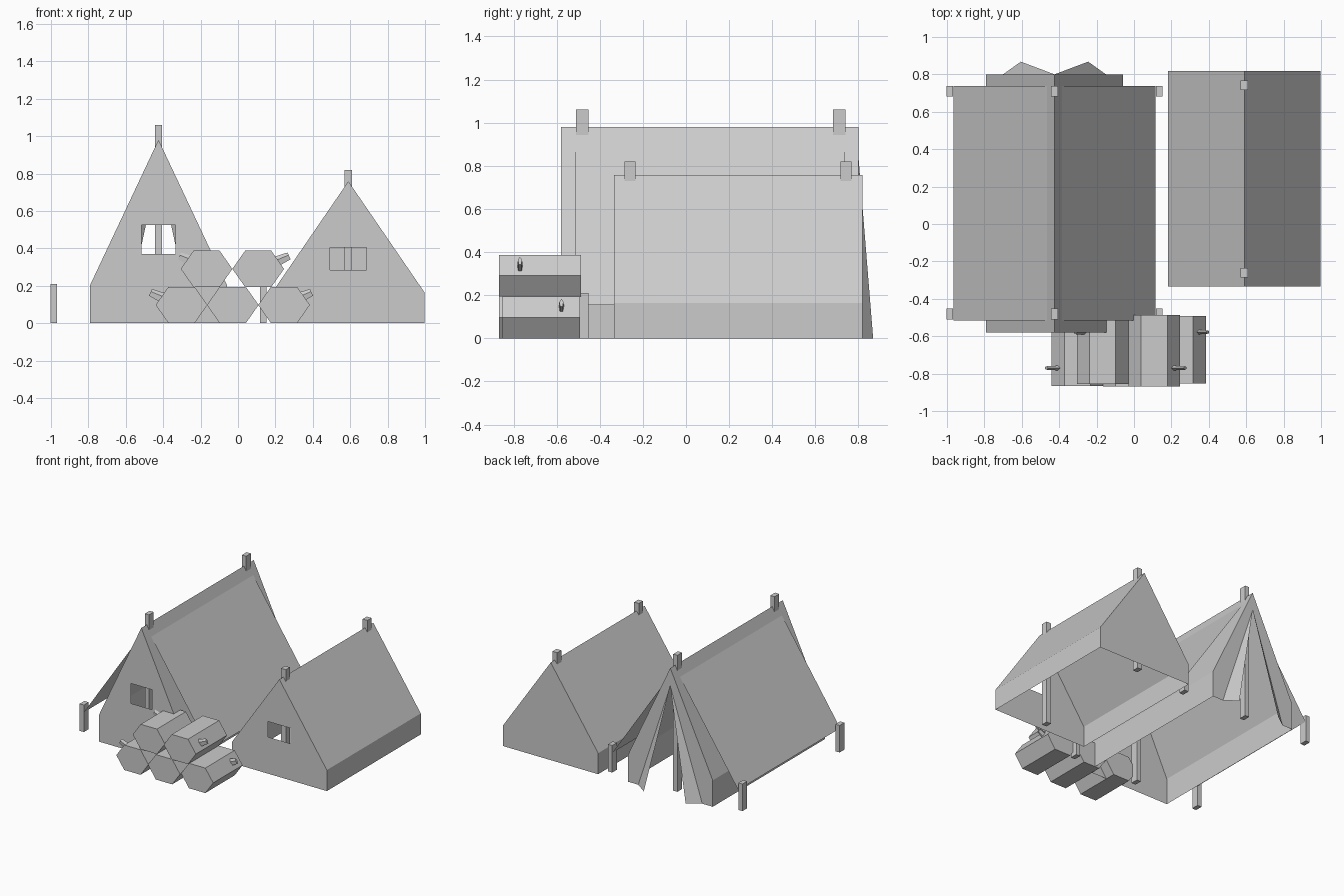
import bpy, bmesh, math
from mathutils import Vector, Matrix

if "Cube" in bpy.data.objects:
    bpy.data.objects.remove(bpy.data.objects["Cube"])


def mesh_object(name, faces):
    """Make a flat-faced object from a list of polygons."""
    bm = bmesh.new()
    for f in faces:
        bm.faces.new([bm.verts.new(p) for p in f])
    bmesh.ops.remove_doubles(bm, verts=bm.verts, dist=0.0005)
    bmesh.ops.recalc_face_normals(bm, faces=bm.faces)
    me = bpy.data.meshes.new(name)
    bm.to_mesh(me)
    bm.free()
    ob = bpy.data.objects.new(name, me)
    bpy.context.collection.objects.link(ob)
    return ob


def post(name, x, y, top, wx, wy):
    bpy.ops.mesh.primitive_cube_add(size=1, location=(x, y, top / 2))
    ob = bpy.context.object
    ob.name = name
    ob.scale = (wx, wy, top)


def tent(name, cx, w, wall, ridge, y0, y1, win, door=None):
    """Open-bottomed canvas: front window, plain or open back."""
    hw, zb, zt = win
    faces = []
    for s in (-1, 1):
        def at(y, pts):
            return [(cx + s * a, y, z) for a, z in pts]
        faces.append(at(y0, [(0, 0), (w, 0), (w, wall), (0, ridge),
                             (0, zt), (hw, zt), (hw, zb), (0, zb)]))
        inner = [(door[0], 0)] if door else [(0, 0)]
        tip = [(0, door[1])] if door else []
        faces.append(at(y1, inner + [(w, 0), (w, wall), (0, ridge)] + tip))
        # side wall and roof slope
        prof = [(w, 0), (w, wall), (0, ridge)]
        for a, b in zip(prof, prof[1:]):
            faces.append(at(y0, [a, b]) + at(y1, [b, a]))
    return mesh_object(name, faces)


# Large tent with open back door
CX = -0.425
tent("large_tent_canvas", CX, 0.365, 0.205, 0.98, -0.58, 0.80,
     (0.09, 0.37, 0.525), door=(0.275, 0.84))

# Folded door flaps
for s, side in ((-1, "left"), (1, "right")):
    mesh_object("door_flap_" + side, [[(CX, 0.80, 0.84),
                                       (CX + s * 0.275, 0.80, 0),
                                       (CX + s * 0.18, 0.868, 0)]])

# Rain cover stretched over the large tent
mesh_object("rain_cover", [[(CX, -0.515, 0.955), (CX, 0.738, 0.955),
                            (CX + s * 0.54, 0.738, 0.155),
                            (CX + s * 0.54, -0.515, 0.155)] for s in (-1, 1)])

# Ridge poles and corner stakes of the large tent
for y in (-0.482, 0.71):
    post("large_tent_pole", CX, y, 1.06, 0.036, 0.058)
    for s in (-1, 1):
        post("corner_stake", CX + s * 0.56, y, 0.21, 0.036, 0.058)

# Small tent and its poles
tent("small_tent_canvas", 0.59, 0.408, 0.163, 0.758, -0.335, 0.818,
     (0.097, 0.285, 0.405))
for y in (-0.26, 0.742):
    post("small_tent_pole", 0.59, y, 0.82, 0.04, 0.05)


def log(name, x, z, y0, y1):
    prof = [(-0.138, 0), (-0.07, 0.097), (0.07, 0.097),
            (0.138, 0), (0.07, -0.097), (-0.07, -0.097)]
    ends = [[(x + a, y, z + b) for a, b in prof] for y in (y0, y1)]
    sides = [[ends[0][i], ends[0][i - 1], ends[1][i - 1], ends[1][i]]
             for i in range(6)]
    mesh_object(name, ends + sides)


def stub(x, y, z, s):
    """Tapered five-sided branch stub leaning up and outward."""
    d = Vector((s * 0.91, 0, 0.41))
    bpy.ops.mesh.primitive_cone_add(vertices=5, radius1=0.032, radius2=0.022,
                                    depth=0.085)
    ob = bpy.context.object
    ob.name = "branch_stub"
    ob.matrix_world = (Matrix.Translation((x, y, z))
                       @ d.to_track_quat('Z', 'Y').to_matrix().to_4x4()
                       @ Matrix.Diagonal((0.45, 1, 1, 1)))


# Log pile
for x, z, y0, y1 in ((-0.302, 0.097, -0.865, -0.5), (-0.028, 0.097, -0.868, -0.5),
                     (0.246, 0.097, -0.853, -0.492), (-0.168, 0.29, -0.855, -0.5),
                     (0.108, 0.29, -0.868, -0.486)):
    log("log", x, z, y0, y1)

# Branch stubs
for x, y, z, s in ((-0.43, -0.77, 0.145, -1), (0.355, -0.578, 0.145, 1),
                   (-0.275, -0.58, 0.34, -1), (0.235, -0.77, 0.34, 1)):
    stub(x, y, z, s)
